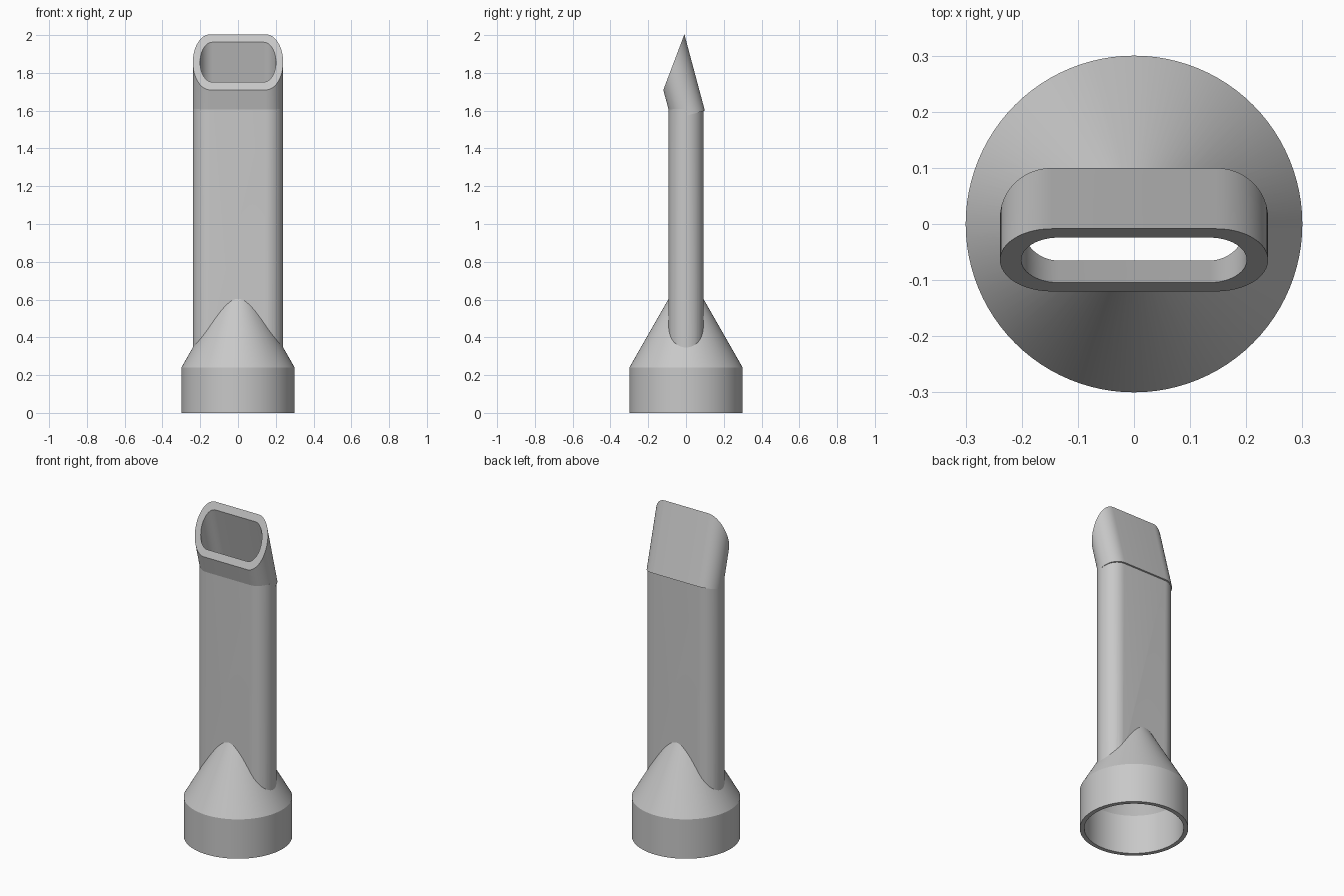
import bpy, bmesh, math
from mathutils import Matrix, Vector

if "Cube" in bpy.data.objects:
    bpy.data.objects.remove(bpy.data.objects["Cube"], do_unlink=True)

grey = bpy.data.materials.new("light grey plastic")
grey.use_nodes = True
colour = (0.58, 0.58, 0.58, 1)
grey.diffuse_color = colour
grey.node_tree.nodes["Principled BSDF"].inputs["Base Color"].default_value = colour


def make_object(name, bm):
    bmesh.ops.recalc_face_normals(bm, faces=bm.faces)
    mesh = bpy.data.meshes.new(name)
    bm.to_mesh(mesh)
    bm.free()
    mesh.materials.append(grey)
    ob = bpy.data.objects.new(name, mesh)
    bpy.context.collection.objects.link(ob)
    return ob


def loft(rings):
    """Closed solid through equal-length rings of points."""
    bm = bmesh.new()
    loops = [[bm.verts.new(p) for p in ring] for ring in rings]
    n = len(loops[0])
    for a, b in zip(loops, loops[1:]):
        for i in range(n):
            j = (i + 1) % n
            bm.faces.new((a[i], a[j], b[j], b[i]))
    bm.faces.new(loops[0][::-1])
    bm.faces.new(loops[-1])
    return bm


def lathe(profile, n=96):
    return loft([[(r * math.cos(math.tau * i / n), r * math.sin(math.tau * i / n), z)
                  for i in range(n)] for r, z in profile])


def slot_prism(flat, radius, z0, z1, steps=24):
    """Prism with a round-ended slot section."""
    section = []
    for side in (1, -1):
        for i in range(steps + 1):
            a = math.pi * (i / steps - 0.5)
            section.append((side * (flat + radius * math.cos(a)), side * radius * math.sin(a)))
    return loft([[(x, y, z) for x, y in section] for z in (z0, z1)])


# The tip leans forward from the top of the tube
lean = Matrix.Translation((0, 0.011, 1.576)) @ Matrix.Rotation(math.radians(15), 4, "X")
OUTER = (0.147, 0.092)
INNER = (0.135, 0.066)

# Round collar with a conical shoulder
collar = make_object("collar", lathe([(0.3, 0), (0.3, 0.24), (0.092, 0.604)]))

# Flat tube
tube = make_object("flat_tube", slot_prism(*OUTER, 0.26, 1.61))

# Angled tip, sliced by a steep plane
bm = slot_prism(*OUTER, 0, 0.6)
bm.transform(lean)
cut = bmesh.ops.bisect_plane(bm, geom=bm.verts[:] + bm.edges[:] + bm.faces[:],
                             plane_co=Vector((0, -0.12, 1.71)),
                             plane_no=Vector((0, -0.29, 0.11)), clear_outer=True)
bmesh.ops.holes_fill(bm, edges=[e for e in bm.edges if e.is_boundary])
tip = make_object("angled_tip", bm)

# Hollow passage through all the parts
bm = slot_prism(*INNER, 0, 0.8)
bm.transform(lean)
cutters = [
    make_object("collar_hollow", lathe([(0.275, -0.1), (0.275, 0.24), (0.055, 0.625)])),
    make_object("tube_hollow", slot_prism(*INNER, 0.2, 1.605)),
    make_object("tip_hollow", bm),
]
for ob in (collar, tube, tip):
    bpy.ops.object.select_all(action="DESELECT")
    ob.select_set(True)
    bpy.context.view_layer.objects.active = ob
    for cutter in cutters:
        cutter.hide_render = True
        mod = ob.modifiers.new("hollow", "BOOLEAN")
        mod.operation = "DIFFERENCE"
        mod.solver = "EXACT"
        mod.object = cutter
        bpy.ops.object.modifier_apply(modifier=mod.name)
    bpy.ops.object.shade_smooth_by_angle(angle=math.radians(25))

for cutter in cutters:
    bpy.data.objects.remove(cutter, do_unlink=True)
